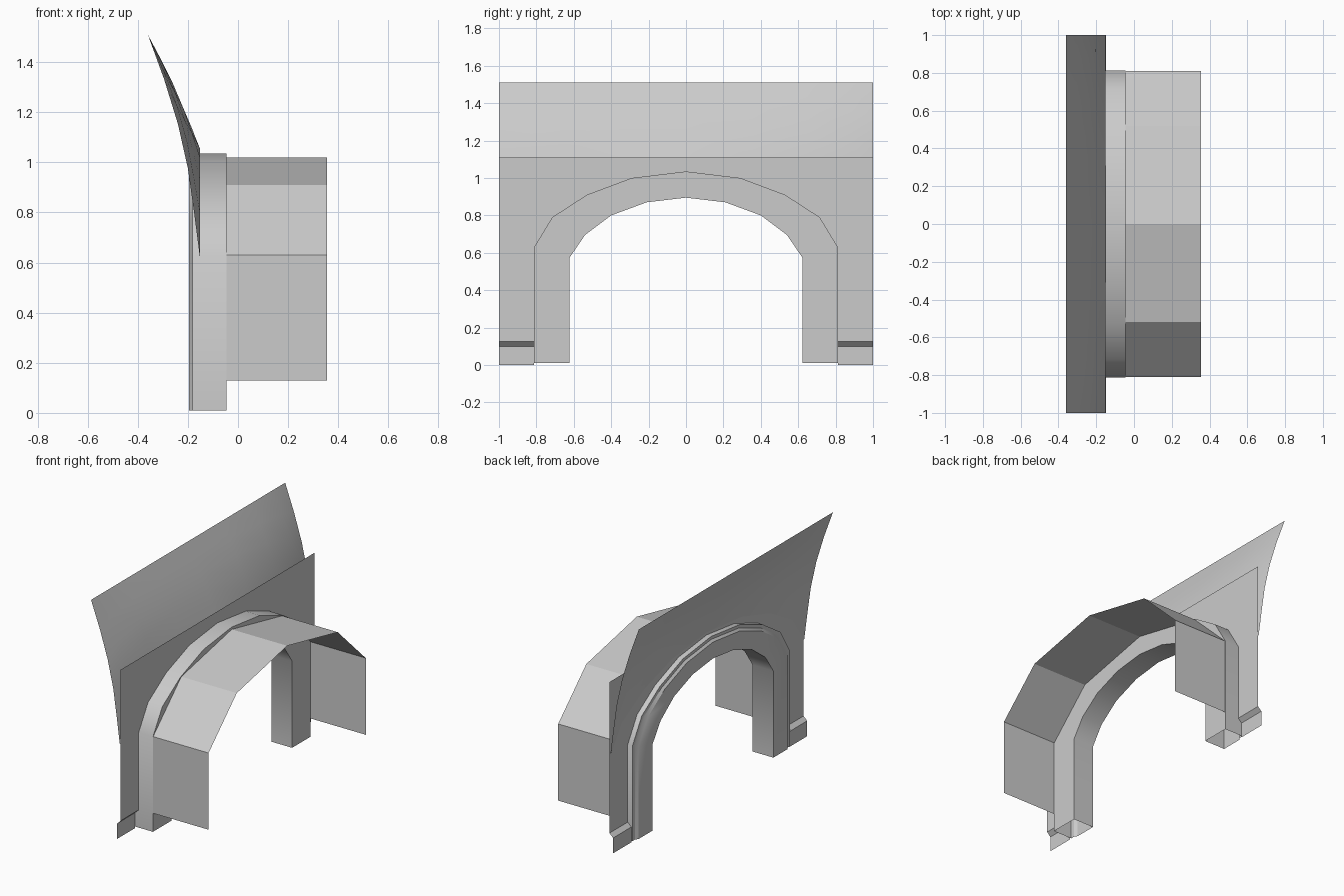
import bpy

if "Cube" in bpy.data.objects:
    bpy.data.objects.remove(bpy.data.objects["Cube"])


def make(name, verts, faces, smooth=False):
    me = bpy.data.meshes.new(name)
    me.from_pydata(verts, [], faces)
    me.update()
    ob = bpy.data.objects.new(name, me)
    bpy.context.collection.objects.link(ob)
    if smooth:
        bpy.ops.object.select_all(action='DESELECT')
        ob.select_set(True)
        bpy.context.view_layer.objects.active = ob
        bpy.ops.object.shade_smooth_by_angle(angle=0.6)
    return ob


def loft(name, rows, closed=False, smooth=False):
    """Skin a list of equally long point rows."""
    n = len(rows[0])
    faces = []
    for r in range(len(rows) - 1):
        for i in range(n if closed else n - 1):
            j = (i + 1) % n
            faces.append((r * n + i, r * n + j, (r + 1) * n + j, (r + 1) * n + i))
    return make(name, [p for row in rows for p in row], faces, smooth)


def mirrored(half):
    """Complete a half arch (side to crown) across y = 0."""
    return half + [(-y, z) for y, z in reversed(half[:-1])]


def lerp(a, b, t):
    return a + (b - a) * t


outer = mirrored([(.812, .01), (.812, .63), (.715, .79), (.53, .91), (.29, 1.0), (0, 1.035)])
inner = mirrored([(.622, .01), (.622, .575), (.54, .695), (.40, .80), (.21, .87), (0, .895)])

# Arch frame: moulded section (position across the band, x) swept along the arch
section = [(1, -.045), (1, -.182), (.86, -.182), (.76, -.195), (0, -.195), (0, -.045)]
rows = [[(x, lerp(i[0], o[0], t), lerp(i[1], o[1], t)) for t, x in section]
        for o, i in zip(outer, inner)]
loft("arch_frame", rows, closed=True, smooth=True)

# Low-poly tunnel shell behind the frame
shell = mirrored([(.81, .13), (.81, .63), (.52, .91), (0, 1.02)])
loft("tunnel_shell", [[(x, y, z) for y, z in shell] for x in (.355, -.045)])

# Flat wall with the arch opening
wx, wz = -.148, .125
edge = [(1, wz), (1, 1.11), (-1, 1.11), (-1, wz), (-.812, wz)]
edge += [p for p in reversed(outer[1:-1])] + [(.812, wz)]
make("portal_wall", [(wx, y, z) for y, z in edge], [tuple(range(len(edge)))])

# Base skirting on both sides of the opening
skirt = [(wx, wz), (-.174, .1), (-.174, 0)]
for side, s in (("left", -1), ("right", 1)):
    loft("skirting_" + side, [[(x, s * y, z) for x, z in skirt] for y in (.812, 1)])

# Curved slope leaning back above the arch
foot = mirrored([(1, .62), (.88, .80), (.65, .93), (.35, 1.02), (0, 1.055)])
end_x = [-.152, -.175, -.20, -.24, -.295, -.36]
mid_x = [-.152, -.188, -.228, -.27, -.315, -.36]
rows = []
for k in range(6):
    t = k / 5
    row = []
    for y, z in foot:
        h = lerp(z, 1.51, t)
        row.append((lerp(mid_x[k], end_x[k], abs(y)), y, h))
    rows.append(row)
loft("hill_slope", rows, smooth=True)
